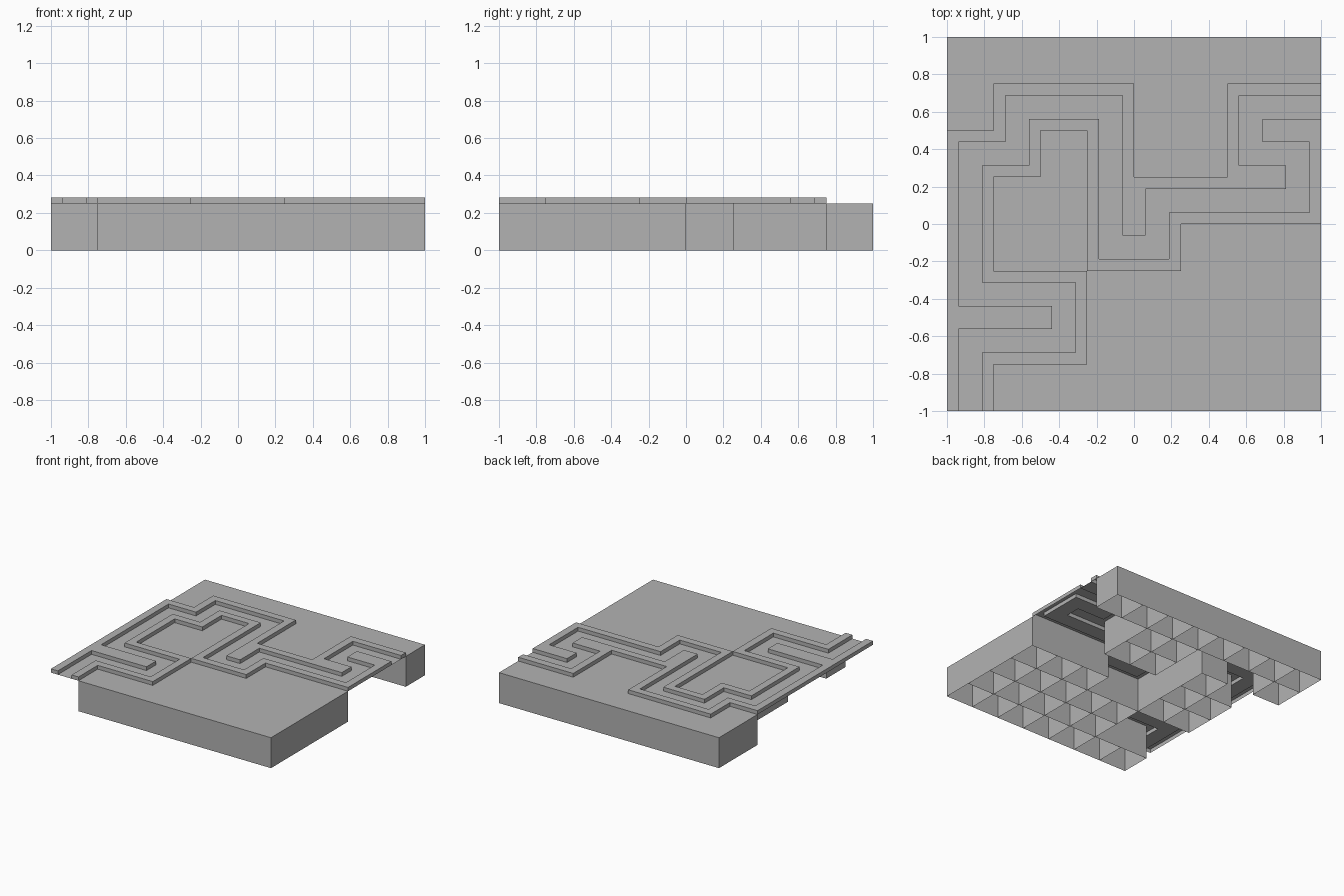
import bpy
import bmesh
from mathutils import Vector

if "Cube" in bpy.data.objects:
    bpy.data.objects.remove(bpy.data.objects["Cube"])

CELL = 0.25          # one board square
SUB = CELL / 4       # kerb width
DECK = 0.25          # ground level
KERB = DECK + SUB / 2
SIDES = [(1, 0), (0, 1), (-1, 0), (0, -1)]

# Track corners, in board squares
ROUTE = [(0, -1), (0, 1), (2, 1), (2, 2), (0, 2), (0, 5), (1, 5), (1, 6), (3, 6),
         (3, 3), (4, 3), (4, 4), (7, 4), (7, 5), (6, 5), (6, 6), (8, 6)]

grey = bpy.data.materials.new("plain_grey")
grey.use_nodes = True
colour = (0.45, 0.45, 0.45, 1)
grey.diffuse_color = colour
grey.node_tree.nodes["Principled BSDF"].inputs["Base Color"].default_value = colour


def top(bm, i, j, size, z):
    """Flat upward square for one grid square."""
    corners = [(0, 0), (1, 0), (1, 1), (0, 1)]
    bm.faces.new([bm.verts.new(((i + a) * size - 1, (j + b) * size - 1, z)) for a, b in corners])


def wall(bm, i, j, side, size, z0, z1):
    """Upright face on one side of a grid square, facing outward."""
    out = Vector((*side, 0))
    along = Vector((-out.y, out.x, 0))
    mid = Vector((i + 0.5, j + 0.5, 0)) + out / 2
    a, b = [(mid + along * s) * size - Vector((1, 1, 0)) for s in (-0.5, 0.5)]
    up = Vector((0, 0, 1))
    bm.faces.new([bm.verts.new(p) for p in (a + up * z0, b + up * z0, b + up * z1, a + up * z1)])


def finish(name, bm):
    """Weld, merge flat areas and add the part to the scene."""
    bmesh.ops.remove_doubles(bm, verts=bm.verts, dist=0.001)
    bmesh.ops.dissolve_limit(bm, angle_limit=0.01, verts=bm.verts, edges=bm.edges)
    bmesh.ops.triangulate(bm, faces=[f for f in bm.faces if len(f.verts) > 4])
    mesh = bpy.data.meshes.new(name)
    bm.to_mesh(mesh)
    bm.free()
    mesh.materials.append(grey)
    bpy.context.collection.objects.link(bpy.data.objects.new(name, mesh))


# Walk the route to find the track squares and the narrow channel along it
track, channel = set(), set()
for (x0, y0), (x1, y1) in zip(ROUTE, ROUTE[1:]):
    xs, ys = sorted((x0, x1)), sorted((y0, y1))
    track |= {(x, y) for x in range(xs[0], xs[1] + 1) for y in range(ys[0], ys[1] + 1)}
    channel |= {(x, y) for x in range(xs[0] * 4 + 1, xs[1] * 4 + 3)
                for y in range(ys[0] * 4 + 1, ys[1] * 4 + 3)}
board = {(x, y) for x in range(8) for y in range(8)}
track &= board
ground = board - track
fine = {(x * 4 + a, y * 4 + b) for x, y in track for a in range(4) for b in range(4)}
channel &= fine
kerb = fine - channel

# Ground: hollow squares, open below, with shared walls between them
bm = bmesh.new()
for i, j in sorted(ground):
    top(bm, i, j, CELL, DECK)
    for k, (a, b) in enumerate(SIDES):
        if (i + a, j + b) not in ground or k < 2:
            wall(bm, i, j, (a, b), CELL, 0, DECK)
finish("ground_blocks", bm)

# Channel floor
bm = bmesh.new()
for i, j in sorted(channel):
    top(bm, i, j, SUB, DECK)
finish("track_floor", bm)

# Raised kerbs on both sides of the channel
bm = bmesh.new()
for i, j in sorted(kerb):
    top(bm, i, j, SUB, KERB)
    for a, b in SIDES:
        if (i + a, j + b) not in kerb:
            wall(bm, i, j, (a, b), SUB, DECK, KERB)
finish("track_kerbs", bm)
